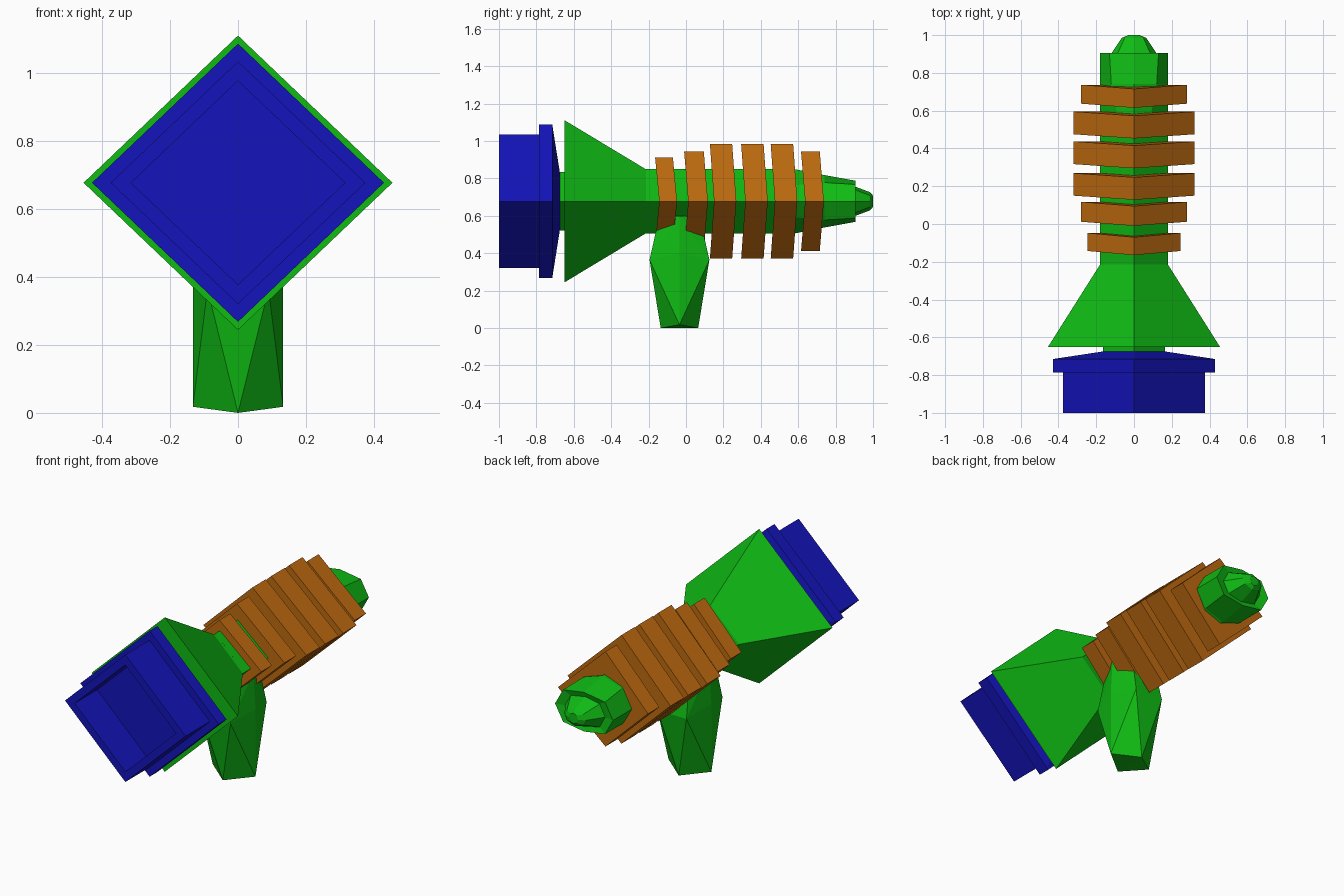
import bpy, bmesh

if "Cube" in bpy.data.objects:
    bpy.data.objects.remove(bpy.data.objects["Cube"])

CZ = 0.678      # height of the barrel axis
ZX = 0.953      # height/width ratio of the diamond sections


def material(name, color):
    m = bpy.data.materials.new(name)
    m.diffuse_color = (*color, 1)
    m.use_nodes = True
    m.node_tree.nodes["Principled BSDF"].inputs["Base Color"].default_value = m.diffuse_color
    return m


GREEN = material("green", (0.005, 0.50, 0.007))
BLUE = material("blue", (0.007, 0.007, 0.50))
BROWN = material("brown", (0.52, 0.145, 0.005))


def finish(bm, name, mat):
    bmesh.ops.recalc_face_normals(bm, faces=bm.faces)
    me = bpy.data.meshes.new(name)
    bm.to_mesh(me)
    bm.free()
    ob = bpy.data.objects.new(name, me)
    me.materials.append(mat)
    bpy.context.collection.objects.link(ob)
    return ob


def loft(name, rings, mat):
    bm = bmesh.new()
    loops = [[bm.verts.new(p) for p in r] for r in rings]
    n = len(loops[0])
    for a, b in zip(loops, loops[1:]):
        for i in range(n):
            j = (i + 1) % n
            bm.faces.new((a[i], a[j], b[j], b[i]))
    bm.faces.new(loops[0])
    bm.faces.new(loops[-1])
    return finish(bm, name, mat)


def diamond(y, r, lean=0.0):
    h = r * ZX
    return [(r, y + lean, CZ), (0, y, CZ + h), (-r, y + lean, CZ), (0, y, CZ - h)]


def octagon(y, rx, rz, dx, dz):
    pts = [(rx, 0), (dx, dz), (0, rz), (-dx, dz), (-rx, 0), (-dx, -dz), (0, -rz), (dx, -dz)]
    return [(x, y, CZ + z) for x, z in pts]


# Hollow front muzzle with flange
muzzle = [(-0.80, 0.315), (-1.0, 0.315), (-1.0, 0.375), (-0.785, 0.375),
          (-0.785, 0.43), (-0.715, 0.43), (-0.675, 0.165)]
loft("muzzle", [diamond(y, r) for y, r in muzzle], BLUE)

# Neck and flared horn
horn = [(-0.68, 0.165), (-0.65, 0.165), (-0.65, 0.455), (-0.215, 0.18), (-0.15, 0.18)]
loft("horn", [diamond(y, r) for y, r in horn], GREEN)

# Barrel blending into a rounded rear cap with a small tip
loft("barrel", [
    octagon(-0.2, 0.18, 0.172, 0.09, 0.086),
    octagon(0.58, 0.18, 0.172, 0.09, 0.086),
    octagon(0.74, 0.18, 0.14, 0.12, 0.10),
    octagon(0.905, 0.18, 0.11, 0.13, 0.09),
    octagon(0.895, 0.125, 0.082, 0.09, 0.065),
    octagon(0.985, 0.065, 0.048, 0.05, 0.03),
    octagon(1.0, 0.03, 0.03, 0.02, 0.02),
], GREEN)

# Cooling fins, bent slightly at the side corners
fins = [(-0.165, -0.07, 0.245), (-0.01, 0.095, 0.28), (0.128, 0.247, 0.32),
        (0.295, 0.415, 0.32), (0.453, 0.573, 0.32), (0.615, 0.715, 0.28)]
for i, (y0, y1, r) in enumerate(fins):
    loft(f"fin_{i + 1}", [diamond(y0, r, 0.022), diamond(y1, r, 0.022)], BROWN)

# Faceted grip, mirrored in x and about its own middle
bm = bmesh.new()
profile = [(0.133, 0, 0.018), (0, 0.10, 0.0), (0.09, 0.16, 0.365),
           (0.133, 0, 0.40), (0.08, 0.125, 0.52), (0.07, 0.07, 0.60), (0.12, 0, 0.60)]
for x, dy, z in profile:
    for px, py in {(sx * x, -0.035 + sy * dy) for sx in (1, -1) for sy in (1, -1)}:
        bm.verts.new((px, py, z))
bmesh.ops.convex_hull(bm, input=bm.verts)
finish(bm, "grip", GREEN)
